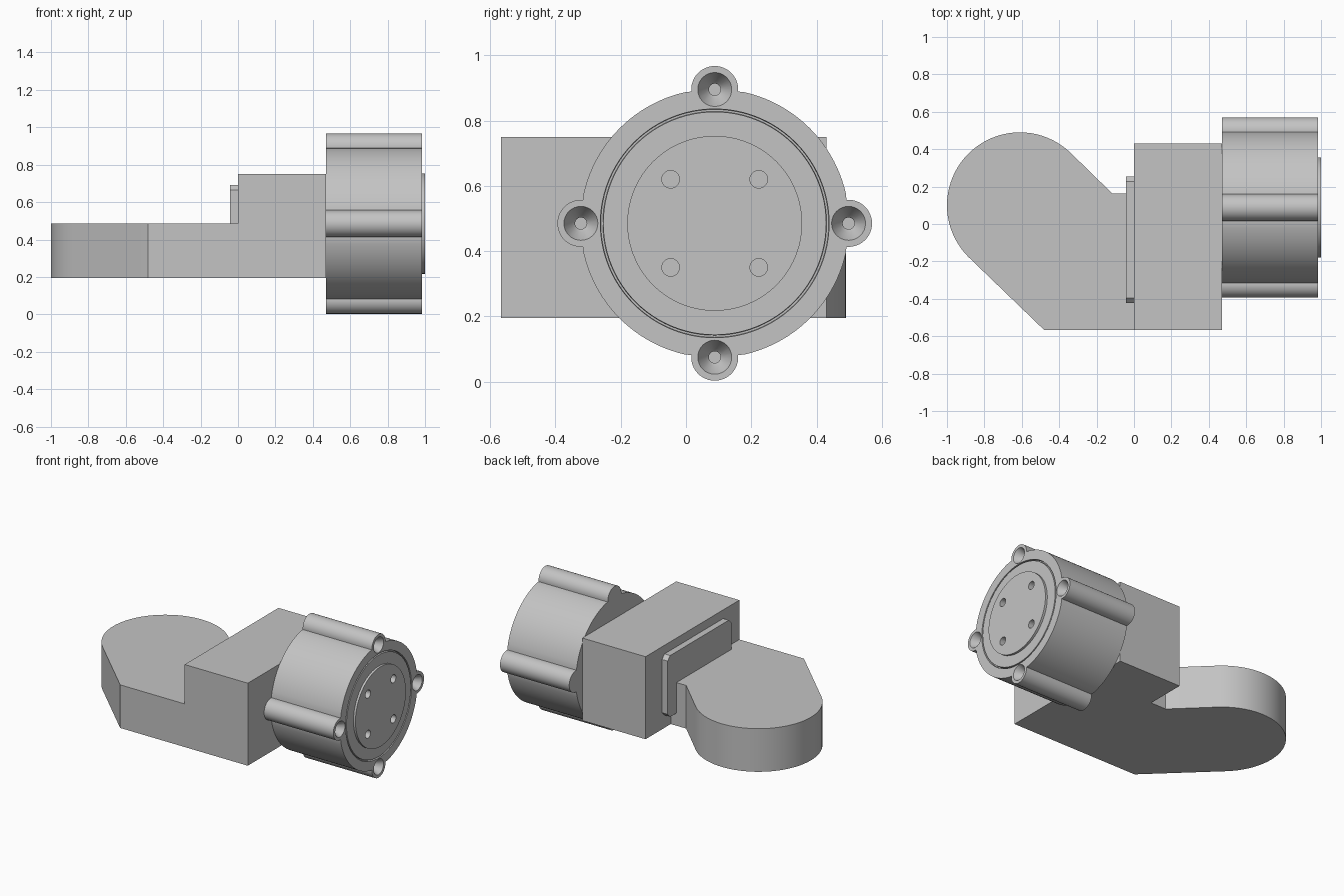
import bpy, bmesh
from math import sin, cos, pi, asin, radians
from mathutils import Matrix, Vector

if "Cube" in bpy.data.objects:
    bpy.data.objects.remove(bpy.data.objects["Cube"])

grey = bpy.data.materials.new("plain grey")
grey.use_nodes = True
GREY = (0.55, 0.55, 0.55, 1)
grey.diffuse_color = GREY
grey.node_tree.nodes["Principled BSDF"].inputs["Base Color"].default_value = GREY

AXIS_Y, AXIS_Z = 0.088, 0.485      # motor axis, running along x
FACE, TIP = 0.985, 1.0             # motor front face and raised disc


def finish(name, bm):
    bmesh.ops.recalc_face_normals(bm, faces=bm.faces)
    mesh = bpy.data.meshes.new(name)
    bm.to_mesh(mesh)
    bm.free()
    obj = bpy.data.objects.new(name, mesh)
    mesh.materials.append(grey)
    bpy.context.collection.objects.link(obj)
    return obj


def prism(name, outline, low, high, along_x=False):
    """Extrude a 2D outline along z, or along x when the outline is (y, z)."""
    place = (lambda p, h: (h, *p)) if along_x else (lambda p, h: (*p, h))
    bm = bmesh.new()
    base = bm.faces.new([bm.verts.new(place(p, low)) for p in outline])
    moved = bmesh.ops.extrude_face_region(bm, geom=[base])["geom"]
    verts = [v for v in moved if isinstance(v, bmesh.types.BMVert)]
    bmesh.ops.translate(bm, vec=place((0, 0), high - low), verts=verts)
    return finish(name, bm)


def lathe(name, profile, y, z, steps, closed=False):
    """Spin an (x, radius) profile around an axis parallel to x."""
    bm = bmesh.new()
    verts = [bm.verts.new((x, 0, r)) for x, r in profile]
    edges = [bm.edges.new(pair) for pair in zip(verts, verts[1:])]
    if closed:
        edges.append(bm.edges.new((verts[-1], verts[0])))
    bmesh.ops.spin(bm, geom=verts + edges, cent=(0, 0, 0), axis=(1, 0, 0),
                   angle=2 * pi, steps=steps, use_merge=True)
    bmesh.ops.remove_doubles(bm, verts=bm.verts, dist=1e-5)
    bmesh.ops.translate(bm, vec=(0, y, z), verts=bm.verts)
    return finish(name, bm)


def combine(target, tool, operation):
    mod = target.modifiers.new(operation.lower(), 'BOOLEAN')
    mod.object, mod.operation, mod.solver = tool, operation, 'EXACT'
    bpy.context.view_layer.objects.active = target
    bpy.ops.object.modifier_apply(modifier=mod.name)
    bpy.data.objects.remove(tool)


def smooth(obj):
    bpy.ops.object.select_all(action='DESELECT')
    obj.select_set(True)
    bpy.context.view_layer.objects.active = obj
    bpy.ops.object.shade_smooth_by_angle(angle=radians(25))


def arc(cx, cy, r, start, end, steps):
    angles = [start + (end - start) * i / steps for i in range(steps + 1)]
    return [(cx + r * cos(a), cy + r * sin(a)) for a in angles]


# Bracket: rounded arm joined to a rectangular block
arm_outline = [(0.2, -0.567), (-0.48, -0.567)]
arm_outline += arc(-0.61, 0.1, 0.39, radians(225), radians(45), 40)
arm_outline += [(-0.115, 0.162), (0.2, 0.162)]
bracket = prism("bracket", arm_outline, 0.195, 0.485)
block = prism("block", [(0, -0.567), (0.47, -0.567), (0.47, 0.43), (0, 0.43)],
              0.195, 0.75)
combine(bracket, block, 'UNION')
smooth(bracket)

# Thin plate with clipped corners on the back of the block
y0, y1, z0, z1, c = -0.422, 0.255, 0.28, 0.692, 0.027
prism("back_plate", [(y0 + c, z0), (y1 - c, z0), (y1, z0 + c), (y1, z1 - c),
                     (y1 - c, z1), (y0 + c, z1), (y0, z1 - c), (y0, z0 + c)],
      -0.042, 0, along_x=True)

# Motor housing: round body with four screw lobes
BODY, LOBE, REACH = 0.412, 0.072, 0.41
half = 2 * asin(LOBE / 2 / BODY)
lobe_half = pi / 2 + half / 2
outline = []
for k in range(4):
    a = k * pi / 2
    outline += arc(AXIS_Y + REACH * cos(a), AXIS_Z + REACH * sin(a), LOBE,
                   a - lobe_half, a + lobe_half, 24)
    outline += arc(AXIS_Y, AXIS_Z, BODY, a + half, a + pi / 2 - half, 24)[1:-1]
housing = prism("motor_housing", outline, 0.47, FACE, along_x=True)

# Narrow groove around the front face
groove = lathe("groove_cutter", [(1.02, 0.353), (FACE - 0.02, 0.349),
                                 (FACE - 0.02, 0.343), (1.02, 0.339)],
               AXIS_Y, AXIS_Z, 96, closed=True)
combine(housing, groove, 'DIFFERENCE')

# Countersunk screw holes in the lobes
for k in range(4):
    a = k * pi / 2
    sink = lathe("screw_cutter", [(1.02, 0), (1.02, 0.052), (FACE, 0.052),
                                  (FACE - 0.05, 0.027), (FACE - 0.06, 0.018),
                                  (FACE - 0.08, 0.018), (FACE - 0.08, 0)],
                 AXIS_Y + REACH * cos(a), AXIS_Z + REACH * sin(a), 32)
    combine(housing, sink, 'DIFFERENCE')
smooth(housing)

# Raised front disc with four bolt holes
disc = prism("front_disc", arc(AXIS_Y, AXIS_Z, 0.268, 0, 2 * pi, 72)[:-1],
             FACE - 0.002, TIP, along_x=True)
for sy in (-1, 1):
    for sz in (-1, 1):
        y, z = AXIS_Y + sy * 0.135, AXIS_Z + sz * 0.135
        for part in (disc, housing):
            hole = lathe("bolt_cutter", [(1.02, 0), (1.02, 0.027),
                                         (FACE - 0.03, 0.027), (FACE - 0.03, 0)],
                         y, z, 24)
            combine(part, hole, 'DIFFERENCE')
smooth(disc)
smooth(housing)
